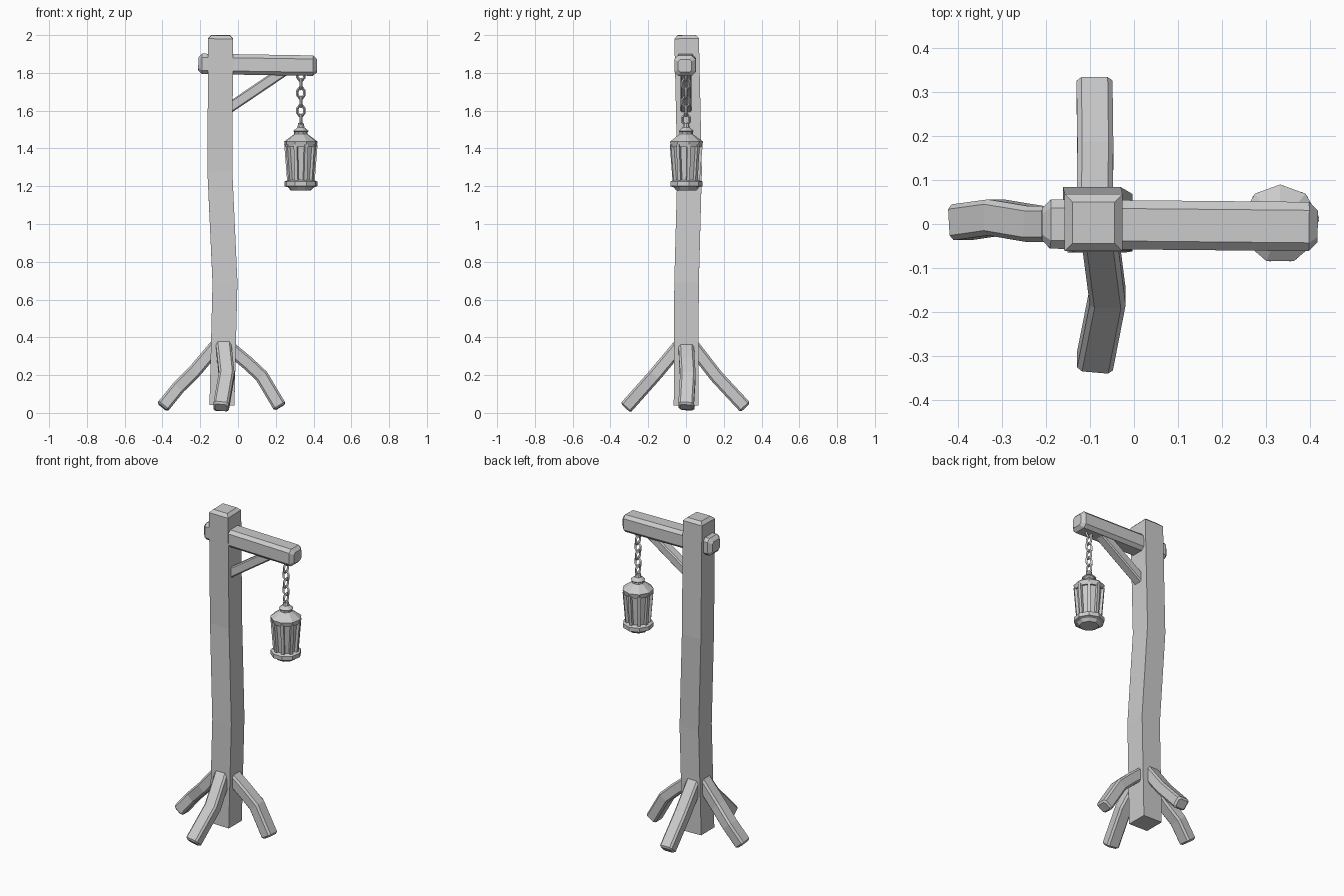
import bpy, bmesh, math
from mathutils import Vector, Matrix

if "Cube" in bpy.data.objects:
    bpy.data.objects.remove(bpy.data.objects["Cube"])


def finish(bm, name):
    bmesh.ops.recalc_face_normals(bm, faces=bm.faces)
    me = bpy.data.meshes.new(name)
    bm.to_mesh(me)
    bm.free()
    ob = bpy.data.objects.new(name, me)
    bpy.context.collection.objects.link(ob)
    return ob


def skin(bm, rings):
    """Bridge successive vertex rings and cap both ends."""
    rings = [[bm.verts.new(p) for p in r] for r in rings]
    n = len(rings[0])
    for a, b in zip(rings, rings[1:]):
        for i in range(n):
            j = (i + 1) % n
            bm.faces.new((a[i], a[j], b[j], b[i]))
    bm.faces.new(rings[0][::-1])
    bm.faces.new(rings[-1])


def timber(name, path, side, w, h, cut=0.0, ends=(0.0, 0.0)):
    """Sweep a (chamfered) rectangle along a path, with bevelled ends."""
    pts = [Vector(p) for p in path]
    side = Vector(side)
    if cut:
        prof = [(w, h - cut), (w - cut, h), (cut - w, h), (-w, h - cut),
                (-w, cut - h), (cut - w, -h), (w - cut, -h), (w, cut - h)]
    else:
        prof = [(w, h), (-w, h), (-w, -h), (w, -h)]
    d0 = (pts[1] - pts[0]).normalized()
    d1 = (pts[-1] - pts[-2]).normalized()
    stations = []
    for i, p in enumerate(pts):
        a = (p - pts[i - 1]).normalized() if i else d0
        b = (pts[i + 1] - p).normalized() if i < len(pts) - 1 else d1
        stations.append([p, (a + b).normalized(), 0.0])
    if ends[0]:
        stations[0][0] = pts[0] + d0 * ends[0]
        stations.insert(0, [pts[0], d0, ends[0]])
    if ends[1]:
        stations[-1][0] = pts[-1] - d1 * ends[1]
        stations.append([pts[-1], d1, ends[1]])
    rings = []
    for p, t, inset in stations:
        s = (side - t * side.dot(t)).normalized()
        n = t.cross(s)
        kw, kh = 1 - inset / w, 1 - inset / h
        rings.append([p + s * u * kw + n * v * kh for u, v in prof])
    bm = bmesh.new()
    skin(bm, rings)
    return finish(bm, name)


LX, LY, SIDES = 0.333, 0.0, 9


def corner(i, r, z):
    a = math.pi / 2 + i * 2 * math.pi / SIDES
    return Vector((LX + r * math.cos(a), LY + r * math.sin(a), z))


def turned(name, profile):
    bm = bmesh.new()
    skin(bm, [[corner(i, r, z) for i in range(SIDES)] for r, z in profile])
    return finish(bm, name)


# Crooked square post with a bevelled top
timber("post", [(-0.085, 0, 0.04), (-0.069, 0.003, 0.69), (-0.096, 0.019, 1.28),
                (-0.092, 0.003, 2.0)], (1, 0, 0), 0.066, 0.065, 0, (0, 0.018))

# Cross beam and diagonal brace
timber("beam", [(-0.21, 0, 1.848), (0.418, -0.006, 1.838)], (0, 1, 0),
       0.056, 0.054, 0.019, (0.02, 0.02))
timber("brace", [(-0.08, 0, 1.592), (0.27, 0, 1.828)], (0, 1, 0), 0.03, 0.028, 0.007)

# Four bent feet
feet = {
    "left_foot": ([(-0.09, 0, 0.385), (-0.225, 0, 0.225), (-0.315, 0.015, 0.135),
                   (-0.4, 0.003, 0.03)], (0, 1, 0)),
    "right_foot": ([(-0.07, 0, 0.365), (0.05, 0.005, 0.265), (0.125, 0.01, 0.195),
                    (0.223, 0, 0.03)], (0, 1, 0)),
    "front_foot": ([(-0.08, -0.01, 0.385), (-0.06, -0.165, 0.2),
                    (-0.09, -0.318, 0.028)], (1, 0, 0)),
    "back_foot": ([(-0.09, 0.02, 0.375), (-0.088, 0.16, 0.195),
                   (-0.09, 0.315, 0.028)], (1, 0, 0)),
}
for name, (path, side) in feet.items():
    timber(name, path, side, 0.041, 0.036, 0.011, (0.01, 0.01))

# Lantern: base, glass, roof and finial
turned("lantern_base", [(0.055, 1.178), (0.07, 1.195), (0.088, 1.2),
                        (0.088, 1.225), (0.07, 1.232)])
turned("lantern_glass", [(0.06, 1.225), (0.075, 1.435)])
turned("lantern_roof", [(0.084, 1.408), (0.09, 1.436), (0.036, 1.476), (0.036, 1.487),
                        (0.042, 1.492), (0.02, 1.51), (0.014, 1.535)])

# Leaning frame bars at the lantern corners
bm = bmesh.new()
for i in range(SIDES):
    rings = []
    for r, z in ((0.064, 1.22), (0.08, 1.42)):
        c = corner(i, r, z)
        out = (c - Vector((LX, LY, z))).normalized()
        tan = Vector((-out.y, out.x, 0))
        rings.append([c + out * a * 0.008 + tan * b * 0.009
                      for a, b in ((1, 1), (-1, 1), (-1, -1), (1, -1))])
    skin(bm, rings)
finish(bm, "lantern_bars")

# Chain of alternating low-poly links
for k in range(6):
    bm = bmesh.new()
    turn = Matrix.Rotation(math.pi / 2 if k % 2 == 0 else 0, 3, 'Z')
    centre = Vector((LX, LY, 1.553 + k * 0.047))
    grid = []
    for i in range(8):
        a = (i + 0.5) * math.pi / 4
        row = []
        for j in range(4):
            b = j * math.pi / 2
            q = 0.0075 * math.cos(b)
            p = Vector(((0.02 + q) * math.cos(a), 0.0075 * math.sin(b),
                        (0.029 + q) * math.sin(a)))
            row.append(bm.verts.new(centre + turn @ p))
        grid.append(row)
    for i in range(8):
        for j in range(4):
            m, n = (i + 1) % 8, (j + 1) % 4
            bm.faces.new((grid[i][j], grid[m][j], grid[m][n], grid[i][n]))
    finish(bm, f"chain_link_{k + 1}")
